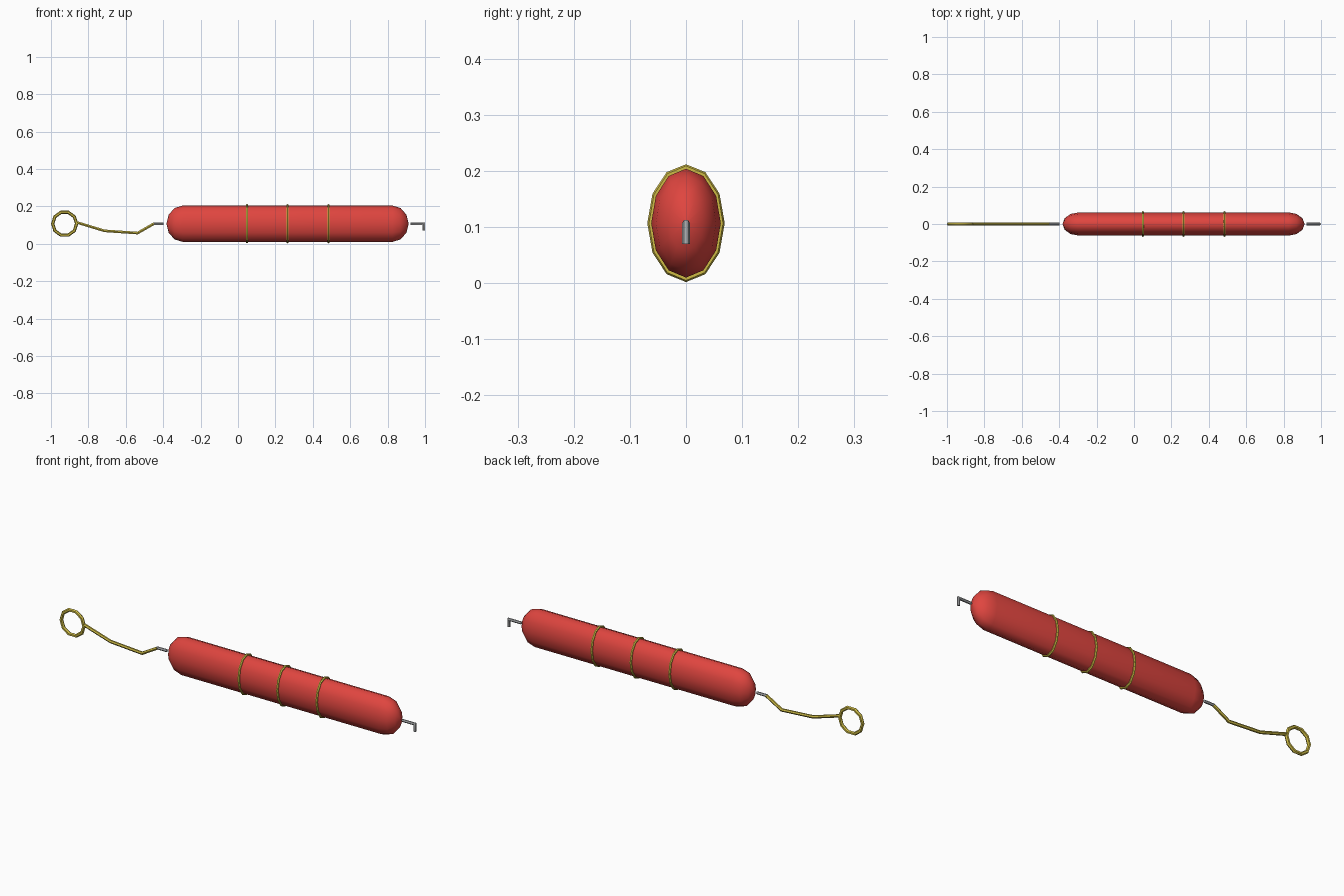
import bpy, bmesh, math
from mathutils import Vector

cube = bpy.data.objects.get("Cube")
if cube:
    bpy.data.objects.remove(cube, do_unlink=True)

MID = 0.107            # height of the long axis
TAU = 2 * math.pi


def material(name, rgb):
    m = bpy.data.materials.new(name)
    m.use_nodes = True
    m.diffuse_color = (*rgb, 1)
    m.node_tree.nodes["Principled BSDF"].inputs["Base Color"].default_value = (*rgb, 1)
    return m


RED = material("red", (0.74, 0.06, 0.05))
YELLOW = material("yellow", (0.62, 0.50, 0.06))
GREY = material("grey", (0.45, 0.46, 0.47))


def loft(name, loops, mat, closed=False, smooth=False):
    """Skin a row of vertex loops; cap the ends or join them up."""
    bm = bmesh.new()
    rows = [[bm.verts.new(p) for p in loop] for loop in loops]
    pairs = list(zip(rows, rows[1:]))
    if closed:
        pairs.append((rows[-1], rows[0]))
    for a, b in pairs:
        for i in range(len(a)):
            j = (i + 1) % len(a)
            bm.faces.new((a[i], a[j], b[j], b[i]))
    if not closed:
        bm.faces.new(rows[0])
        bm.faces.new(rows[-1])
    bmesh.ops.remove_doubles(bm, verts=bm.verts, dist=0.00001)
    bmesh.ops.recalc_face_normals(bm, faces=bm.faces)
    mesh = bpy.data.meshes.new(name)
    bm.to_mesh(mesh)
    bm.free()
    mesh.materials.append(mat)
    obj = bpy.data.objects.new(name, mesh)
    bpy.context.collection.objects.link(obj)
    if smooth:
        bpy.context.view_layer.objects.active = obj
        obj.select_set(True)
        bpy.ops.object.shade_smooth_by_angle(angle=math.radians(50))
        obj.select_set(False)
    return obj


def wire(name, points, radius, mat, sides=6):
    """Bent rod in the xz plane with mitred corners."""
    pts = [Vector((x, 0, z)) for x, z in points]
    across = Vector((0, 1, 0))
    loops = []
    for i, p in enumerate(pts):
        before = (p - pts[i - 1]).normalized() if i else None
        after = (pts[i + 1] - p).normalized() if i + 1 < len(pts) else None
        before, after = before or after, after or before
        up = (before + after).normalized().cross(across)
        up *= 1 / math.cos(before.angle(after) / 2)
        loops.append([p + radius * (across * math.cos(TAU * k / sides)
                                    + up * math.sin(TAU * k / sides))
                      for k in range(sides)])
    return loft(name, loops, mat, smooth=True)


def ellipse_ring(name, centre, u, v, ru, rv, tube, sides, mat, tube_sides=6):
    """Polygonal ring spanning the directions u and v."""
    n = u.cross(v)
    loops = []
    for k in range(sides):
        a = TAU * k / sides
        loop = []
        for t in range(tube_sides):
            b = TAU * t / tube_sides
            out = tube * math.cos(b)
            loop.append(centre + u * (ru + out) * math.cos(a)
                        + v * (rv + out) * math.sin(a) + n * tube * math.sin(b))
        loops.append(loop)
    return loft(name, loops, mat, closed=True, smooth=True)


X, Y, Z = Vector((1, 0, 0)), Vector((0, 1, 0)), Vector((0, 0, 1))

# Body: flattened capsule with domed ends
LEFT, RIGHT, DOME, SIDES = -0.382, 0.912, 0.086, 12
steps = [math.radians(a) for a in (0, 30, 60, 90)]
profile = [(LEFT + DOME * (1 - math.cos(a)), math.sin(a)) for a in steps]
profile += [(RIGHT - DOME * (1 - math.cos(a)), math.sin(a)) for a in reversed(steps)]
loops = [[(x, 0.062 * max(r, 0.02) * math.cos(TAU * k / SIDES),
           MID + 0.097 * max(r, 0.02) * math.sin(TAU * k / SIDES))
          for k in range(SIDES)] for x, r in profile]
loft("body", loops, RED, smooth=True)

# Bands round the body
for i, x in enumerate((0.048, 0.265, 0.485)):
    ellipse_ring(f"band_{i + 1}", Vector((x, 0, MID)), Y, Z,
                 0.063, 0.099, 0.006, 12, YELLOW)

# Pull ring and its bent wire
ellipse_ring("pull_ring", Vector((-0.927, 0, MID)), X, Z,
             0.064, 0.064, 0.009, 10, YELLOW)
wire("pull_wire", [(-0.862, 0.114), (-0.714, 0.069), (-0.537, 0.057), (-0.450, 0.107)],
     0.008, YELLOW)

# Grey connector and end hook
wire("connector", [(-0.455, MID), (-0.398, MID)], 0.007, GREY)
wire("end_hook", [(0.922, MID), (0.993, MID), (0.993, 0.070)], 0.007, GREY)
